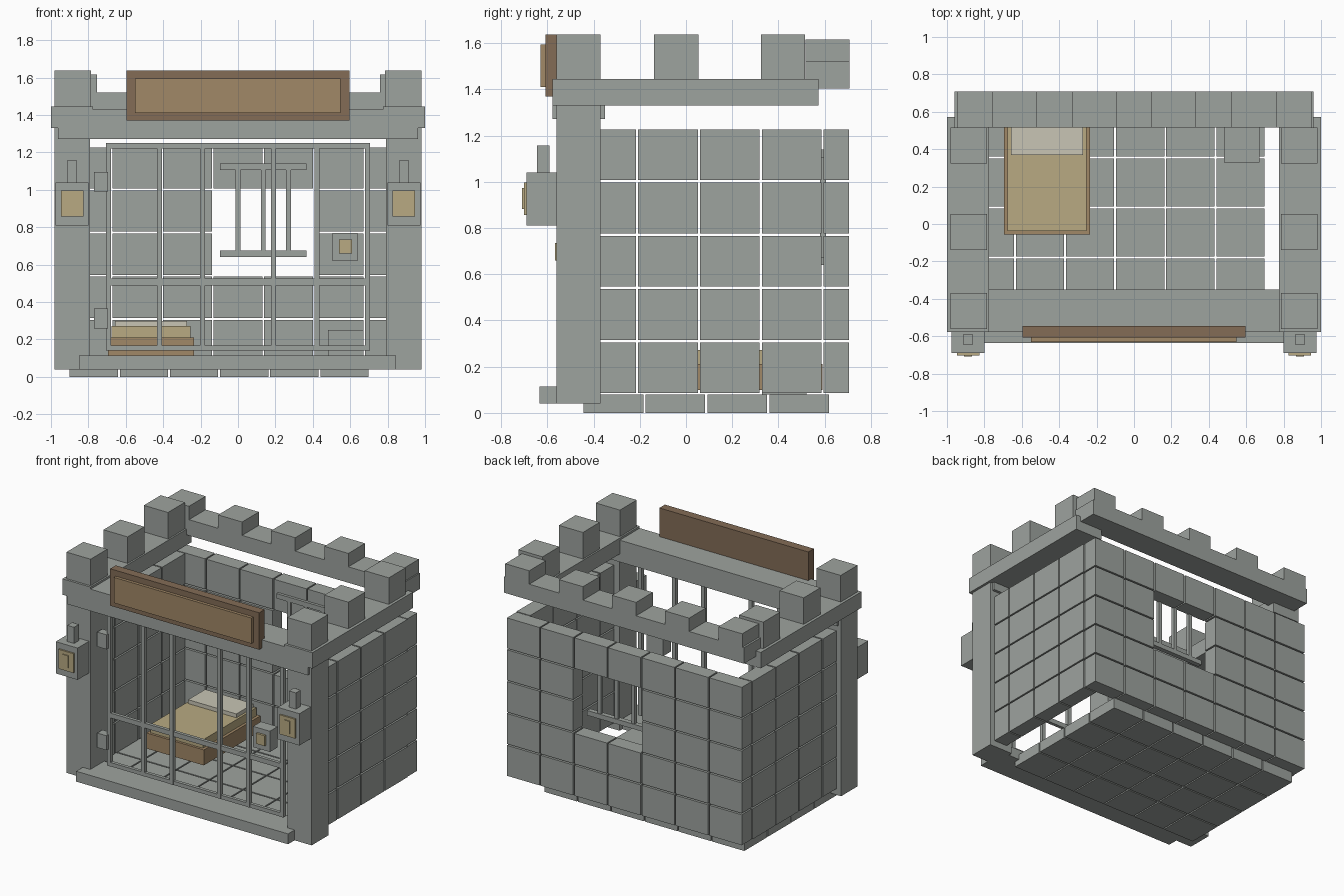
import bpy, bmesh


def material(name, rgb):
    # sRGB 0-255 to linear
    m = bpy.data.materials.new(name)
    lin = [((c / 255 + 0.055) / 1.055) ** 2.4 for c in rgb]
    m.diffuse_color = (*lin, 1)
    return m


STONE = material("stone_grey", (158, 163, 159))
DARK_WOOD = material("dark_wood", (131, 108, 86))
WOOD = material("light_wood", (161, 136, 103))
TAN = material("tan", (184, 170, 130))
LINEN = material("linen", (200, 197, 181))


def boxes(name, mat, extents):
    """One object from boxes given as (x0, x1, y0, y1, z0, z1)."""
    bm = bmesh.new()
    for x0, x1, y0, y1, z0, z1 in extents:
        verts = bmesh.ops.create_cube(bm, size=1)["verts"]
        for v in verts:
            v.co = (x1 if v.co.x > 0 else x0,
                    y1 if v.co.y > 0 else y0,
                    z1 if v.co.z > 0 else z0)
    mesh = bpy.data.meshes.new(name)
    bm.to_mesh(mesh)
    bm.free()
    mesh.materials.append(mat)
    ob = bpy.data.objects.new(name, mesh)
    bpy.context.collection.objects.link(ob)
    return ob


def mirrored(extents):
    """The boxes plus their copies on the other side of x = 0."""
    return extents + [(-b, -a, *rest) for a, b, *rest in extents]


PITCH = 0.268
GAP = 0.005
ROWS = [(0.085 + 0.2305 * r, 0.305 + 0.2305 * r) for r in range(5)]

# Floor tiles
boxes("floor_tiles", STONE, [
    (-0.9 + PITCH * i, -0.9 + PITCH * (i + 1) - 2 * GAP,
     -0.443 + PITCH * j, -0.443 + PITCH * (j + 1) - 2 * GAP, 0, 0.08)
    for i in range(6) for j in range(4)])

# Side walls of stacked blocks
boxes("side_walls", STONE, mirrored([
    (0.835, 0.945, -0.48 + PITCH * j + GAP, -0.48 + PITCH * (j + 1) - GAP, z0, z1)
    for j in range(4) for z0, z1 in ROWS]))

# Back wall with a window two blocks wide and two rows high
boxes("back_wall", STONE, [
    (0.27 * i - 0.135 + GAP, 0.27 * i + 0.135 - GAP, 0.595, 0.705, z0, z1)
    for i in range(-3, 4) for r, (z0, z1) in enumerate(ROWS)
    if not (i in (0, 1) and r in (2, 3))])

# Window grille
boxes("window_bars", STONE, [
    (-0.095, 0.365, 0.575, 0.61, 1.105, 1.14),
    (-0.095, 0.365, 0.575, 0.61, 0.64, 0.675)] + [
    (x - 0.013, x + 0.013, 0.58, 0.605, 0.675, 1.105) for x in (0, 0.135, 0.27)])

# Front frame: posts, lintel and step
boxes("front_posts", STONE, mirrored([(0.79, 0.982, -0.56, -0.37, 0.04, 1.335)]))
boxes("front_lintel", STONE, [(-0.963, 0.963, -0.578, -0.35, 1.272, 1.43)])
boxes("front_step", STONE, [(-0.85, 0.845, -0.635, -0.4, 0.04, 0.115)])

# Battlements
boxes("side_beams", STONE, mirrored([(0.775, 1.0, -0.578, 0.573, 1.33, 1.445)]))
boxes("side_merlons", STONE, mirrored([
    (0.787, 0.98, y - 0.096, y + 0.096, 1.445, 1.637) for y in (-0.465, -0.042, 0.42)]))
boxes("back_beam", STONE, [(-0.96, 0.96, 0.517, 0.708, 1.405, 1.52)])
boxes("back_merlons", STONE, [
    (x - 0.096, x + 0.096, 0.517, 0.708, 1.52, 1.617)
    for x in (-0.85, -0.425, 0, 0.425, 0.855)])

# Sign above the entrance
boxes("sign_frame", DARK_WOOD, [(-0.597, 0.595, -0.608, -0.545, 1.37, 1.637)])
boxes("sign_panel", WOOD, [(-0.552, 0.548, -0.63, -0.608, 1.41, 1.595)])

# Barred gate: uprights and rails
boxes("gate_bars", STONE, [
    (x - 0.014, x + 0.014, -0.49, -0.462, 0.14, 1.25)
    for x in (-0.692, -0.42, -0.19, 0.19, 0.422, 0.692)])
boxes("gate_rails", STONE, [
    (-0.706, 0.706, -0.488, -0.464, z0, z1)
    for z0, z1 in ((0.14, 0.168), (0.49, 0.525), (1.22, 1.25))])
boxes("gate_hinges", STONE, [
    (-0.77, -0.695, -0.51, -0.45, z, z + 0.105) for z in (0.26, 0.99)])
boxes("gate_lock", STONE, [(0.506, 0.64, -0.55, -0.46, 0.62, 0.77)])
boxes("lock_plate", TAN, [(0.54, 0.61, -0.566, -0.55, 0.66, 0.735)])

# Wall lanterns on the posts
boxes("lantern_bodies", STONE, mirrored([(0.8, 0.975, -0.69, -0.56, 0.81, 1.04)]))
boxes("lantern_stems", STONE, mirrored([(0.86, 0.915, -0.645, -0.59, 1.04, 1.157)]))
boxes("lantern_glass", TAN, mirrored([(0.825, 0.946, -0.702, -0.69, 0.857, 0.997)]))
boxes("lantern_flames", TAN, mirrored([(0.865, 0.908, -0.709, -0.702, 0.883, 0.973)]))

# Bed
boxes("bed_base", WOOD, [(-0.695, -0.235, -0.055, 0.59, 0.1, 0.212)])
boxes("mattress", TAN, [(-0.675, -0.255, -0.037, 0.575, 0.212, 0.272)])
boxes("pillow", LINEN, [(-0.658, -0.272, 0.37, 0.565, 0.272, 0.3)])

# Stool
boxes("stool", STONE, [(0.48, 0.672, 0.33, 0.522, 0.08, 0.25)])
